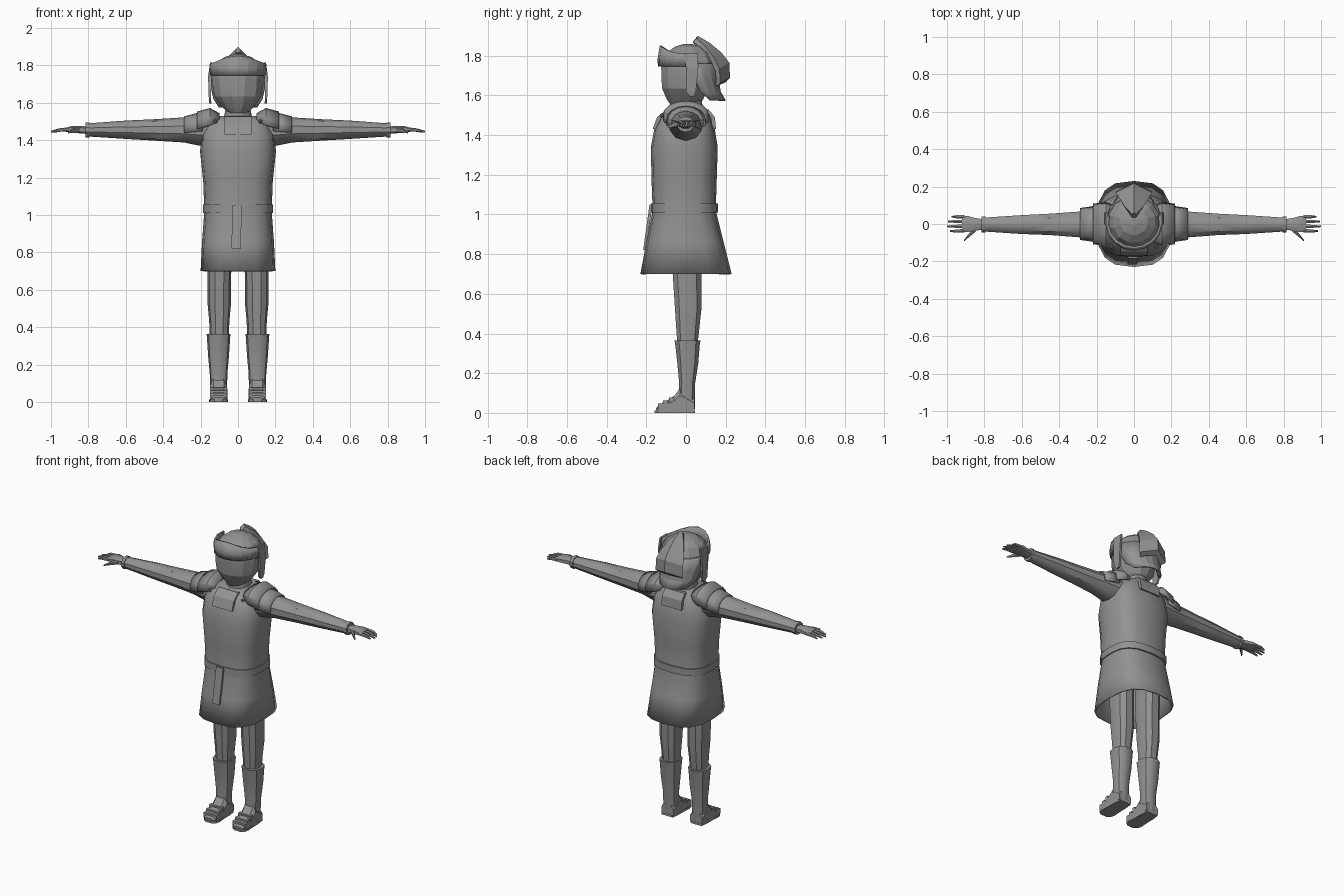
import bpy, bmesh, math
from mathutils import Vector

if "Cube" in bpy.data.objects:
    bpy.data.objects.remove(bpy.data.objects["Cube"])

grey = bpy.data.materials.new("grey")
grey.diffuse_color = (0.29, 0.29, 0.29, 1)
grey.use_nodes = True
grey.node_tree.nodes["Principled BSDF"].inputs["Base Color"].default_value = grey.diffuse_color


def finish(name, bm, smooth=None, mirror=False, thick=0):
    bmesh.ops.recalc_face_normals(bm, faces=bm.faces)
    me = bpy.data.meshes.new(name)
    bm.to_mesh(me)
    bm.free()
    me.materials.append(grey)
    ob = bpy.data.objects.new(name, me)
    bpy.context.collection.objects.link(ob)
    if smooth:
        bpy.ops.object.select_all(action='DESELECT')
        ob.select_set(True)
        bpy.context.view_layer.objects.active = ob
        bpy.ops.object.shade_smooth_by_angle(angle=math.radians(smooth))
    if thick:
        m = ob.modifiers.new("thickness", 'SOLIDIFY')
        m.thickness = thick
    if mirror:
        ob.modifiers.new("mirror", 'MIRROR')
    return ob


def loft(name, rings, closed=True, caps=(True, True), **kw):
    """Skin a list of point rings."""
    bm = bmesh.new()
    rows = [[bm.verts.new(p) for p in r] for r in rings]
    n = len(rows[0])
    for a, b in zip(rows, rows[1:]):
        for i in range(n if closed else n - 1):
            j = (i + 1) % n
            bm.faces.new((a[i], a[j], b[j], b[i]))
    if closed:
        for row, cap in ((rows[0], caps[0]), (rows[-1], caps[1])):
            if cap:
                bm.faces.new(row)
    return finish(name, bm, **kw)


def ellipse(n, ra, rb, p=2.0, off=0.0):
    """Superellipse outline; exponent above 2 makes it boxier."""
    out = []
    for i in range(n):
        t = 2 * math.pi * (i + off) / n
        c, s = math.cos(t), math.sin(t)
        out.append((math.copysign(abs(c) ** (2 / p), c) * ra,
                    math.copysign(abs(s) ** (2 / p), s) * rb))
    return out


def ring_z(z, rx, y0, y1, n=16, p=2.0, cx=0.0, off=0.0):
    cy, ry = (y0 + y1) / 2, (y1 - y0) / 2
    return [(cx + a, cy + b, z) for a, b in ellipse(n, rx, ry, p, off)]


def ring_x(x, y0, y1, z0, z1, n=10, p=2.0):
    return [(x, (y0 + y1) / 2 + a, (z0 + z1) / 2 + b)
            for a, b in ellipse(n, (y1 - y0) / 2, (z1 - z0) / 2, p, 0.5)]


def box(name, x0, x1, y0, y1, z0, z1, **kw):
    r = [[(x0, y0, z), (x1, y0, z), (x1, y1, z), (x0, y1, z)] for z in (z0, z1)]
    return loft(name, r, **kw)


# Tunic: open flared skirt rising to the shoulders
TUNIC = [(0.70, .20, -.23, .23), (0.86, .192, -.2, .19), (1.02, .18, -.168, .15),
         (1.18, .186, -.174, .155), (1.34, .203, -.177, .16), (1.43, .195, -.16, .145),
         (1.50, .165, -.125, .12), (1.53, .10, -.085, .1)]
loft("tunic", [ring_z(*r, p=2.8) for r in TUNIC], caps=(False, True), smooth=35, thick=.008)

# Belt and hanging strap
loft("belt", [ring_z(z, .187, -.177, .162, p=2.8) for z in (1.01, 1.055)], smooth=35)
loft("belt_strap", [[(x, y, z), (x + .05, y, z), (x + .05, y + .015, z), (x, y + .015, z)]
                    for x, y, z in ((-.035, -.216, .82), (-.03, -.184, 1.05))])

# Collar patches on chest and back
for name, s, lo, hi in (("chest_patch", -1, .168, .10), ("back_patch", 1, .152, .115)):
    loft(name, [[(-.072, s * y, z), (.072, s * y, z), (.072, s * (y - .02), z),
                 (-.072, s * (y - .02), z)]
                for y, z in ((lo, 1.43), ((lo + hi) / 2 + .012, 1.49), (hi, 1.528))])

# Neck and head
loft("neck", [ring_z(1.50, .08, -.075, .1, 10), ring_z(1.56, .068, -.065, .085, 10),
              ring_z(1.62, .07, -.06, .08, 10)], smooth=40)
HEAD = [(1.545, .05, -.075, .05), (1.58, .09, -.1, .09), (1.635, .13, -.124, .115),
        (1.69, .14, -.129, .125), (1.75, .14, -.128, .135)]
loft("head", [ring_z(*r, n=12, off=.5) for r in HEAD], smooth=15)

# Helmet dome with a back flaring down over the neck
DOME = [(1.73, .146, -.13, .15), (1.77, .142, -.128, .15), (1.815, .115, -.102, .125),
        (1.845, .075, -.06, .085), (1.86, .02, -.01, .03)]
loft("helmet_dome", [ring_z(*r, n=12, off=.5) for r in DOME], smooth=15)


def arc(z, rx, ry, cy, a0, a1, n=8, rise=None):
    pts = []
    for i in range(n + 1):
        t = math.radians(a0 + (a1 - a0) * i / n)
        pts.append((rx * math.cos(t), cy + ry * math.sin(t), z + (rise(t) if rise else 0)))
    return pts


# Neck guard, brow and cheek guards
loft("neck_guard", [arc(1.575, .125, .18, .02, 35, 145), arc(1.62, .14, .155, .02, 20, 160),
                    arc(1.68, .147, .145, .02, 10, 170), arc(1.76, .145, .14, .015, 0, 180)],
     closed=False, smooth=15, thick=.008)
loft("brow", [arc(1.745, .15, .152, .01, 165, 375, 10),
              arc(1.785, .153, .153, .01, 165, 375, 10),
              arc(1.812, .147, .14, .008, 165, 375, 10,
                  lambda t: .04 * max(0, -math.sin(t)) ** 3)],
     closed=False, smooth=15, thick=.012)
loft("cheek_guard", [[(x, a, z), (x + .012, a, z), (x + .012, b, z), (x, b, z)]
                     for x, a, b, z in ((.142, .02, .04, 1.595), (.144, .0, .05, 1.62),
                                        (.148, .0, .062, 1.74), (.138, -.01, .06, 1.815))],
     mirror=True)

# Crest: ridged plate widening from the crown down the back
CREST = [(.06, 1.89, .012), (.12, 1.865, .05), (.18, 1.815, .08),
         (.218, 1.765, .098), (.222, 1.69, .10)]
loft("crest", [[(-w, y - .5 * w, z - .3 * w), (0, y, z + .01 * (w < .02)),
                (w, y - .5 * w, z - .3 * w), (w * .8, y - .5 * w - .02, z - .3 * w - .015),
                (0, y - .025, z - .025), (-w * .8, y - .5 * w - .02, z - .3 * w - .015)]
               for y, z, w in CREST], smooth=20)

# Sleeves
ARM = [(.12, -.085, .085, 1.37, 1.53), (.21, -.088, .085, 1.372, 1.535),
       (.29, -.075, .07, 1.388, 1.522), (.45, -.062, .058, 1.398, 1.512),
       (.60, -.056, .05, 1.407, 1.505), (.80, -.042, .036, 1.42, 1.49)]
loft("sleeve", [ring_x(*r) for r in ARM], smooth=35, mirror=True)
loft("cuff", [ring_x(x, -.047, .041, 1.415, 1.495) for x in (.795, .815)], mirror=True)

# Hands with four fingers and a thumb
HAND = [(.80, -.03, .026, 1.432, 1.474), (.85, -.038, .034, 1.436, 1.478),
        (.89, -.046, .046, 1.442, 1.476), (.92, -.045, .046, 1.444, 1.468)]
loft("palm", [ring_x(*r, n=8, p=3) for r in HAND], smooth=35, mirror=True)


def finger(name, path):
    loft(name, [ring_x(x, y - r, y + r, z - r, z + r, 6) for x, y, z, r in path],
         smooth=50, mirror=True)


for i, (y, tip) in enumerate(((-.036, .985), (-.012, 1.0), (.013, .995), (.037, .975))):
    finger(f"finger_{i + 1}", [(.905, y, 1.457, .0115), (.95, y * 1.05, 1.455, .0095),
                               (tip, y * 1.05, 1.446, .005)])
finger("thumb", [(.845, -.028, 1.455, .014), (.88, -.058, 1.45, .012), (.908, -.088, 1.442, .005)])


# Layered shoulder plates arching over the sleeves
def shoulder(name, xs):
    rows = []
    for x, ry, top, bottom in xs:
        rows.append([(x, -ry * math.cos(math.pi * i / 8),
                      bottom + (top - bottom) * math.sin(math.pi * i / 8) ** .7)
                     for i in range(9)])
    loft(name, rows, closed=False, smooth=25, thick=.01, mirror=True)


shoulder("shoulder_plate_inner", [(.10, .095, 1.545, 1.50), (.15, .118, 1.572, 1.48),
                                  (.22, .108, 1.553, 1.46)])
shoulder("shoulder_plate_outer", [(.19, .10, 1.553, 1.45), (.29, .085, 1.527, 1.44)])

# Shoulder studs
bm = bmesh.new()
bmesh.ops.create_icosphere(bm, subdivisions=1, radius=.011)
bmesh.ops.translate(bm, verts=bm.verts, vec=Vector((.12, -.122, 1.50)))
finish("stud", bm, mirror=True)

# Legs
LEG = [(.86, .066, -.075, .085), (.70, .064, -.07, .08), (.52, .062, -.058, .08),
       (.43, .054, -.052, .07), (.34, .05, -.045, .06)]
loft("leg", [ring_z(*r, n=10, p=2.4, cx=.1) for r in LEG], smooth=35, mirror=True)

# Boots: shaft, foot and stepped toe
BOOT = [(.365, .064, -.061, .076), (.345, .062, -.057, .072), (.25, .056, -.046, .064),
        (.15, .047, -.036, .048), (.02, .045, -.045, .046)]
loft("boot_shaft", [ring_z(*r, n=10, p=2.4, cx=.104) for r in BOOT], smooth=35, mirror=True)
FOOT = [(.044, .044, .07), (-.03, .046, .125), (-.06, .047, .085), (-.10, .046, .06),
        (-.135, .042, .042), (-.15, .032, .025)]
loft("foot", [[(.104 - w, y, .01), (.104 + w, y, .01), (.104 + w, y, h * .7),
               (.104 + w * .6, y, h), (.104 - w * .6, y, h), (.104 - w, y, h * .7)]
              for y, w, h in FOOT], smooth=30, mirror=True)
SOLE = [(.046, .04), (0, .046), (-.06, .047), (-.11, .051), (-.14, .045), (-.158, .022)]
loft("sole", [[(.104 - w, y, 0), (.104 + w, y, 0), (.104 + w, y, .013), (.104 - w, y, .013)]
              for y, w in SOLE], mirror=True)
for i, (y, z) in enumerate(((-.075, .07), (-.105, .054), (-.13, .04))):
    box(f"toe_strap_{i + 1}", .058, .15, y - .01, y + .014, .012, z + .008, mirror=True)
